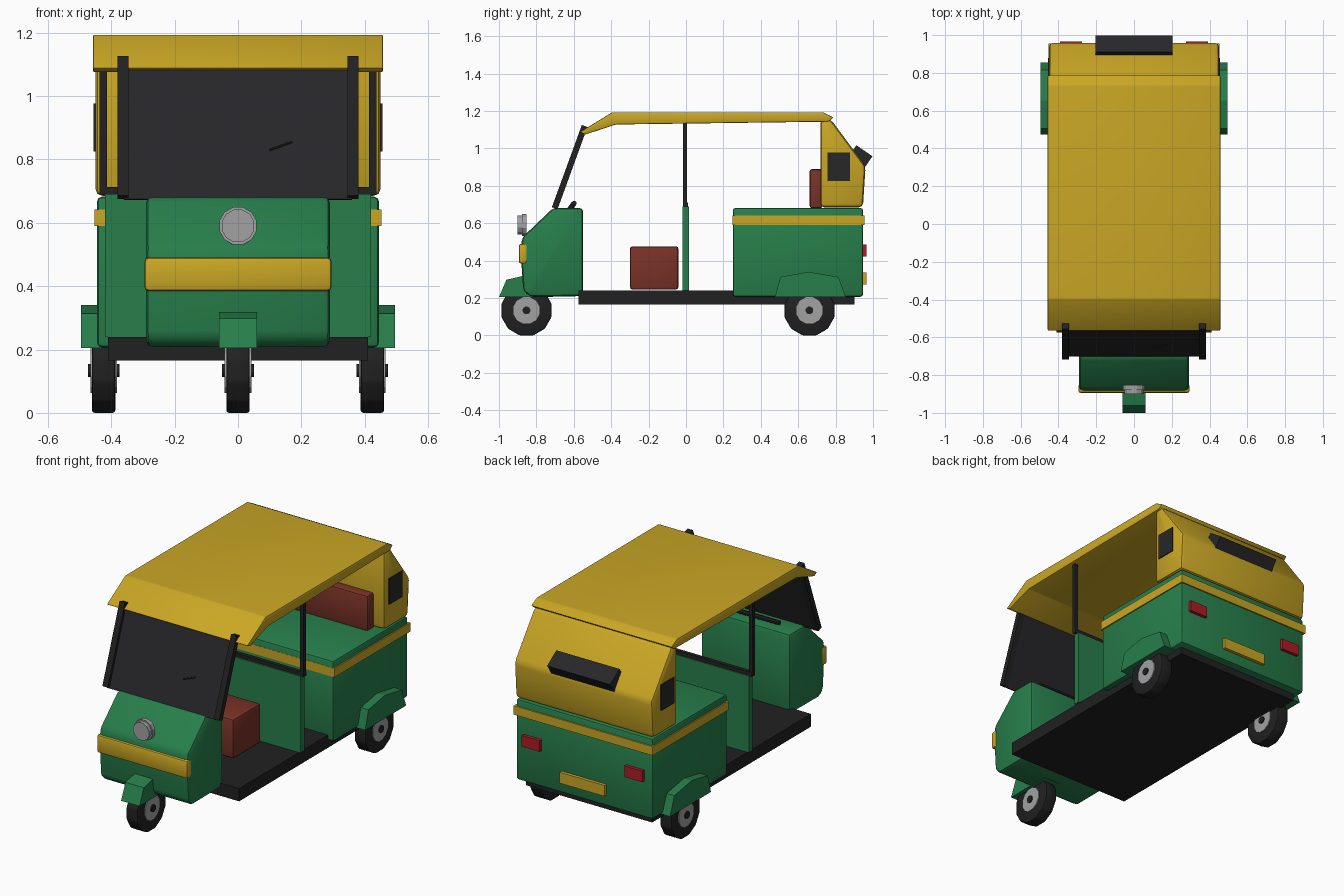
import bpy, bmesh, math
from mathutils import Vector, Matrix

if "Cube" in bpy.data.objects:
    bpy.data.objects.remove(bpy.data.objects["Cube"])


def material(name, rgb):
    m = bpy.data.materials.new(name)
    m.diffuse_color = (*rgb, 1)
    m.use_nodes = True
    m.node_tree.nodes["Principled BSDF"].inputs["Base Color"].default_value = m.diffuse_color
    return m


GREEN = material("body green", (0.02, 0.21, 0.07))
YELLOW = material("canopy yellow", (0.59, 0.385, 0.018))
BLACK = material("trim black", (0.015, 0.015, 0.015))
GLASS = material("dark glass", (0.02, 0.02, 0.022))
BROWN = material("seat brown", (0.19, 0.032, 0.02))
GREY = material("metal grey", (0.36, 0.36, 0.37))
RED = material("lamp red", (0.42, 0.012, 0.018))


def finish(bm, name, mat, bevel=0.0):
    bmesh.ops.recalc_face_normals(bm, faces=bm.faces)
    if bevel:
        edges = [e for e in bm.edges if e.calc_face_angle(0) > 0.2]
        bmesh.ops.bevel(bm, geom=edges, offset=bevel, segments=2,
                        profile=0.5, affect='EDGES', clamp_overlap=True)
    me = bpy.data.meshes.new(name)
    bm.to_mesh(me)
    bm.free()
    me.materials.append(mat)
    ob = bpy.data.objects.new(name, me)
    bpy.context.collection.objects.link(ob)
    if bevel:
        bpy.ops.object.select_all(action='DESELECT')
        ob.select_set(True)
        bpy.context.view_layer.objects.active = ob
        bpy.ops.object.shade_smooth_by_angle(angle=math.radians(35))
    return ob


def prism(name, pts, x0, x1, mat, bevel=0.0):
    """Side profile of (y, z) points extruded from x0 to x1."""
    bm = bmesh.new()
    face = bm.faces.new([bm.verts.new((x0, y, z)) for y, z in pts])
    ext = bmesh.ops.extrude_face_region(bm, geom=[face])
    verts = [v for v in ext['geom'] if isinstance(v, bmesh.types.BMVert)]
    bmesh.ops.translate(bm, verts=verts, vec=(x1 - x0, 0, 0))
    return finish(bm, name, mat, bevel)


def box(name, x, y, z, mat, bevel=0.0):
    pts = [(y[0], z[0]), (y[1], z[0]), (y[1], z[1]), (y[0], z[1])]
    return prism(name, pts, x[0], x[1], mat, bevel)


def tilted(name, x, centre, size, deg, mat, bevel=0.0):
    """Box whose (y, z) section is turned about the x axis."""
    c, s = math.cos(math.radians(deg)), math.sin(math.radians(deg))
    h, k = size[0] / 2, size[1] / 2
    pts = [(centre[0] + a * c - b * s, centre[1] + a * s + b * c)
           for a, b in ((-h, -k), (h, -k), (h, k), (-h, k))]
    return prism(name, pts, x[0], x[1], mat, bevel)


def cylinder(name, a, b, r, mat, sides=12, bevel=0.0):
    a, b = Vector(a), Vector(b)
    bm = bmesh.new()
    bmesh.ops.create_cone(bm, cap_ends=True, segments=sides, radius1=r,
                          radius2=r, depth=(b - a).length)
    turn = (b - a).to_track_quat('Z', 'Y').to_matrix().to_4x4()
    spin = Matrix.Rotation(math.pi / sides, 4, 'Z')
    bmesh.ops.transform(bm, matrix=Matrix.Translation((a + b) / 2) @ turn @ spin,
                        verts=bm.verts)
    return finish(bm, name, mat, bevel)


def wheel(name, x, y):
    for part, half, r, mat, bev in (("tyre", 0.037, 0.1385, BLACK, 0.008),
                                    ("rim", 0.042, 0.073, GREY, 0),
                                    ("hub", 0.05, 0.021, BLACK, 0)):
        cylinder(f"{name}_{part}", (x - half, y, 0.134), (x + half, y, 0.134),
                 r, mat, 12, bev)


# Wheels, chassis and mudguards
wheel("front", 0, -0.853)
box("chassis", (-0.41, 0.41), (-0.575, 0.9), (0.165, 0.24), BLACK)
prism("front_mudguard", [(-1.0, 0.205), (-0.96, 0.298), (-0.855, 0.322),
                         (-0.75, 0.298), (-0.71, 0.205)], -0.06, 0.06, GREEN)

# Front cowl with stripe
prism("front_cowl", [(-0.55, 0.21), (-0.55, 0.682), (-0.71, 0.682), (-0.875, 0.525),
                     (-0.885, 0.46), (-0.87, 0.24), (-0.835, 0.208)],
      -0.29, 0.29, GREEN, 0.02)
box("front_stripe", (-0.295, 0.295), (-0.894, -0.85), (0.385, 0.49), YELLOW, 0.012)

# Headlight
cylinder("headlight_ring", (0, -0.878, 0.59), (0, -0.853, 0.59), 0.061, GREY)
cylinder("headlight_lens", (0, -0.9, 0.59), (0, -0.878, 0.59), 0.053, GREY)

# Windscreen, wiper and handlebar
tilted("windscreen", (-0.36, 0.36), (-0.62, 0.885), (0.012, 0.45), -20, GLASS)
cylinder("wiper", (0.1, -0.65, 0.83), (0.17, -0.641, 0.855), 0.004, BLACK, 6)
cylinder("steering_column", (0, -0.66, 0.62), (0, -0.6, 0.705), 0.015, BLACK, 8)
cylinder("handlebar", (-0.19, -0.598, 0.707), (0.19, -0.598, 0.707), 0.013, BLACK, 8)

# Driver seat and partition behind it
box("driver_seat", (-0.18, 0.18), (-0.3, -0.04), (0.245, 0.477), BROWN, 0.015)
box("partition", (-0.42, 0.42), (-0.02, 0.016), (0.24, 0.69), GREEN)
box("partition_rail", (-0.437, 0.437), (-0.012, 0.01), (0.688, 0.712), BLACK)

# Rear body, stripe and seat back
box("rear_body", (-0.445, 0.445), (0.25, 0.947), (0.207, 0.682), GREEN, 0.015)
box("rear_stripe", (-0.452, 0.452), (0.249, 0.955), (0.59, 0.642), YELLOW)
box("rear_seat_back", (-0.38, 0.38), (0.66, 0.73), (0.68, 0.89), BROWN, 0.015)
box("rear_plate", (-0.145, 0.145), (0.945, 0.966), (0.273, 0.337), YELLOW)

# Roof and rear hood
prism("roof", [(-0.567, 1.088), (-0.54, 1.074), (-0.374, 1.128), (0.76, 1.143),
               (0.788, 1.165), (0.735, 1.193), (-0.395, 1.193)],
      -0.458, 0.458, YELLOW, 0.006)
prism("rear_hood", [(0.718, 0.685), (0.718, 1.155), (0.775, 1.155),
                    (0.96, 0.905), (0.946, 0.685)], -0.45, 0.45, YELLOW, 0.022)
tilted("rear_window", (-0.205, 0.205), (0.933, 0.957), (0.104, 0.074), -34.5, GLASS)

# Paired parts on both sides
for side, s in (("left", -1), ("right", 1)):
    wheel(f"{side}_rear", s * 0.424, 0.66)
    prism(f"{side}_rear_mudguard", [(0.475, 0.205), (0.505, 0.313), (0.655, 0.34),
                                    (0.815, 0.313), (0.855, 0.205)],
          s * 0.40, s * 0.495, GREEN)
    tilted(f"{side}_windscreen_pillar", (s * 0.345, s * 0.38), (-0.622, 0.9),
           (0.032, 0.468), -20, BLACK)
    box(f"{side}_roof_post", (s * 0.413, s * 0.437), (-0.015, 0.006),
        (0.69, 1.14), BLACK)
    box(f"{side}_hood_window", (s * 0.447, s * 0.456), (0.757, 0.878),
        (0.825, 0.977), GLASS)
    box(f"{side}_tail_light", (s * 0.275, s * 0.392), (0.94, 0.966),
        (0.422, 0.487), RED)
